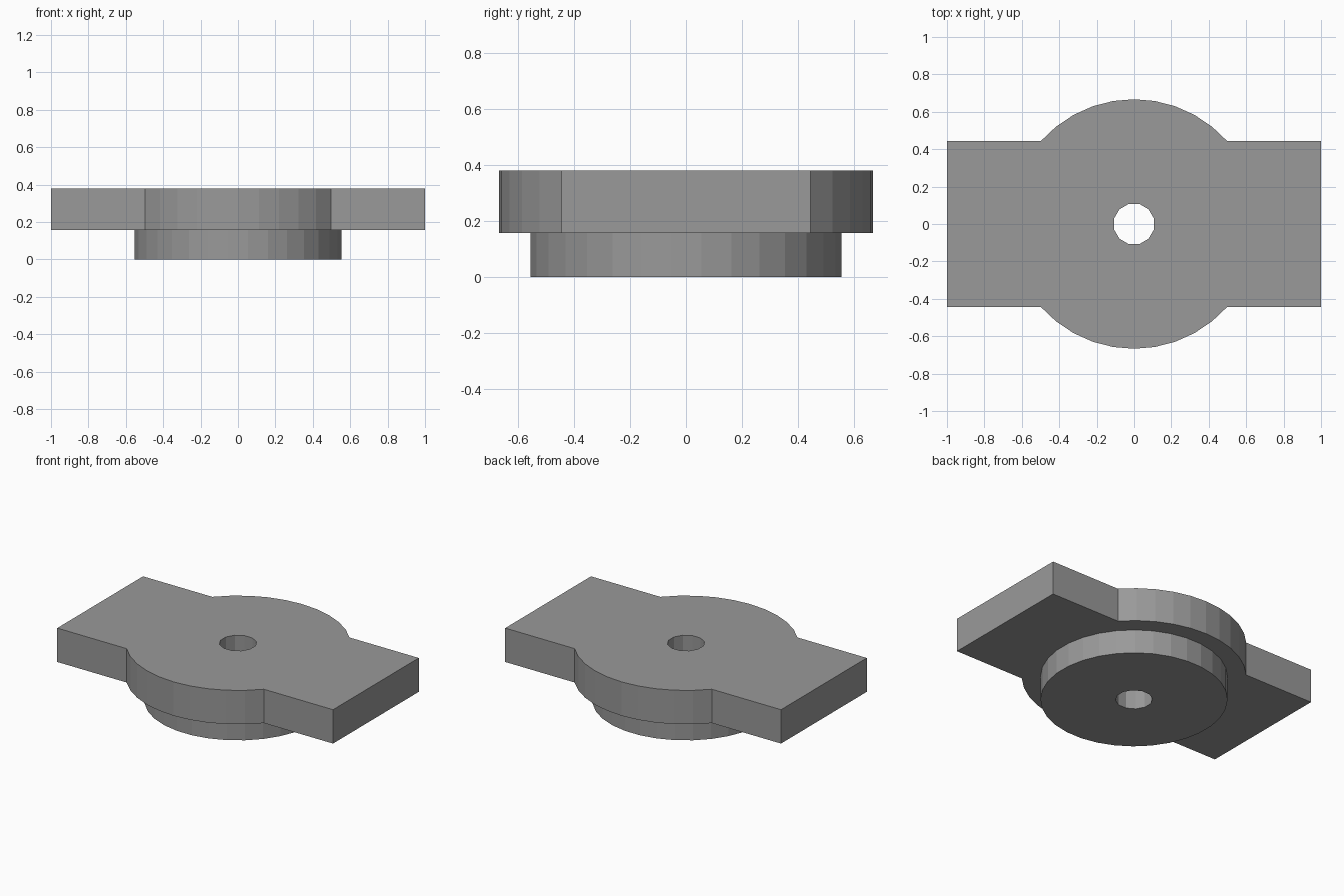
import bpy, bmesh
from math import sin, cos, pi, asin

if "Cube" in bpy.data.objects:
    bpy.data.objects.remove(bpy.data.objects["Cube"])

HALF_LEN, HALF_WID = 1.0, 0.444
DISC_R, BOSS_R, HOLE_R = 0.667, 0.556, 0.111
Z_BOSS, Z_PLATE, Z_TOP = 0.0, 0.157, 0.379


def arc(r, a0, a1, n):
    """n + 1 points along an arc, ends included."""
    return [(r * cos(a0 + (a1 - a0) * i / n), r * sin(a0 + (a1 - a0) * i / n))
            for i in range(n + 1)]


def circle(r, n):
    """Closed circle with a flat facing each axis."""
    return arc(r, pi / n, pi / n + 2 * pi, n)[:-1]


bm = bmesh.new()


def loop(points, z):
    verts = [bm.verts.new((x, y, z)) for x, y in points]
    edges = [bm.edges.new((verts[i - 1], verts[i])) for i in range(len(verts))]
    return verts, edges


def wall(a, b):
    for i in range(len(a[0])):
        bm.faces.new((a[0][i - 1], a[0][i], b[0][i], b[0][i - 1]))


def cap(outer, inner):
    bmesh.ops.triangle_fill(bm, use_beauty=True, edges=outer[1] + inner[1])


# plate outline: rectangular arms with a disc bulging out front and back
start = asin(HALF_WID / DISC_R)
bulge = arc(DISC_R, start, pi - start, 10)
half = [(HALF_LEN, HALF_WID)] + bulge + [(-HALF_LEN, HALF_WID)]
outline = half + [(-x, -y) for x, y in half]
boss = circle(BOSS_R, 32)
hole = circle(HOLE_R, 12)

plate_top, plate_low = loop(outline, Z_TOP), loop(outline, Z_PLATE)
boss_top, boss_low = loop(boss, Z_PLATE), loop(boss, Z_BOSS)
hole_top, hole_low = loop(hole, Z_TOP), loop(hole, Z_BOSS)

# flat faces of the plate and boss
cap(plate_top, hole_top)
cap(plate_low, boss_top)
cap(boss_low, hole_low)

# side walls and bore
wall(plate_top, plate_low)
wall(boss_top, boss_low)
wall(hole_top, hole_low)

bmesh.ops.recalc_face_normals(bm, faces=bm.faces[:])
mesh = bpy.data.meshes.new("flanged_plate")
bm.to_mesh(mesh)
bm.free()

# darker grey
grey = bpy.data.materials.new("dark_grey")
grey.diffuse_color = (0.32, 0.32, 0.32, 1.0)
grey.use_nodes = True
grey.node_tree.nodes["Principled BSDF"].inputs["Base Color"].default_value = grey.diffuse_color
mesh.materials.append(grey)
bpy.context.collection.objects.link(bpy.data.objects.new("flanged_plate", mesh))
